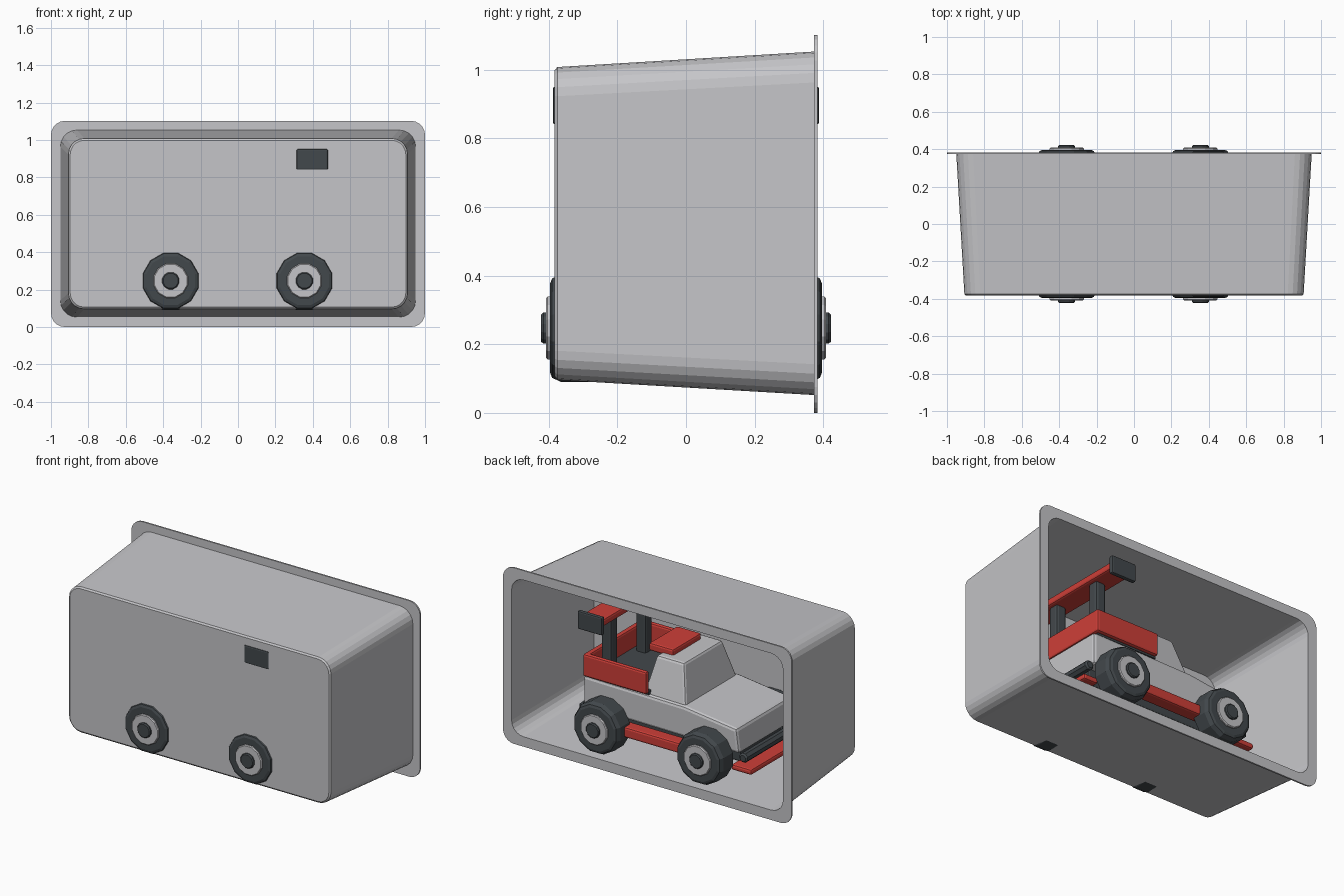
import bpy, bmesh, math
from mathutils import Vector

if "Cube" in bpy.data.objects:
    bpy.data.objects.remove(bpy.data.objects["Cube"])


def material(name, rgb):
    m = bpy.data.materials.new(name)
    m.diffuse_color = (*rgb, 1)
    m.use_nodes = True
    m.node_tree.nodes["Principled BSDF"].inputs["Base Color"].default_value = m.diffuse_color
    return m


GREY = material("light grey", (0.56, 0.56, 0.58))
RED = material("red", (0.62, 0.05, 0.04))
DARK = material("charcoal", (0.055, 0.065, 0.072))


def finish(name, bm, mat, bevel=0.0, segments=2):
    bmesh.ops.recalc_face_normals(bm, faces=bm.faces)
    me = bpy.data.meshes.new(name)
    bm.to_mesh(me)
    bm.free()
    me.materials.append(mat)
    ob = bpy.data.objects.new(name, me)
    bpy.context.collection.objects.link(ob)
    if bevel:
        mod = ob.modifiers.new("edges", 'BEVEL')
        mod.width, mod.segments, mod.limit_method = bevel, segments, 'ANGLE'
    return ob


def loft(name, rings, mat, bevel=0.0):
    """Skin a stack of equal point loops and cap both ends."""
    bm = bmesh.new()
    loops = [[bm.verts.new(p) for p in r] for r in rings]
    n = len(loops[0])
    for a, b in zip(loops, loops[1:]):
        for i in range(n):
            j = (i + 1) % n
            bm.faces.new((a[i], a[j], b[j], b[i]))
    bm.faces.new(loops[0])
    bm.faces.new(loops[-1])
    return finish(name, bm, mat, bevel)


def box(name, x, y, z, mat, bevel=0.012):
    rect = [(x[0], y[0]), (x[1], y[0]), (x[1], y[1]), (x[0], y[1])]
    return loft(name, [[(a, b, h) for a, b in rect] for h in z], mat, bevel)


def turned(name, cx, cz, profile, mat, sides=12):
    """Solid of revolution about a y-parallel axis; profile is (radius, y)."""
    rings = []
    for r, y in profile:
        rings.append([(cx + r * math.cos(2 * math.pi * (i + 0.5) / sides), y,
                       cz + r * math.sin(2 * math.pi * (i + 0.5) / sides))
                      for i in range(sides)])
    return loft(name, rings, mat)


def round_rect(hw, z0, z1, r, y, seg=5):
    pts = []
    for k, (cx, cz) in enumerate([(hw - r, z1 - r), (r - hw, z1 - r),
                                  (r - hw, z0 + r), (hw - r, z0 + r)]):
        for i in range(seg + 1):
            a = math.pi / 2 * (k + i / seg)
            pts.append((cx + r * math.cos(a), y, cz + r * math.sin(a)))
    return pts


# Tapered open-backed tray with a flat rim: outside, rim, then inside
loft("tray_shell", [
    round_rect(0.897, 0.106, 0.998, 0.075, -0.383),
    round_rect(0.907, 0.096, 1.008, 0.085, -0.375),
    round_rect(0.950, 0.052, 1.053, 0.090, 0.373),
    round_rect(1.000, 0.000, 1.102, 0.075, 0.373),
    round_rect(1.000, 0.000, 1.102, 0.075, 0.383),
    round_rect(0.940, 0.062, 1.043, 0.082, 0.383),
    round_rect(0.896, 0.107, 0.997, 0.076, -0.370)], GREY)

# Wheels: tyre, rim disc and hub cap, with crossing axles
for end, cx in (("front", -0.36), ("rear", 0.355)):
    for side, s in (("left", -1), ("right", 1)):
        turned(f"{end}_{side}_tyre", cx, 0.247,
               [(0.135, s * 0.255), (0.162, s * 0.275), (0.162, s * 0.365),
                (0.150, s * 0.390), (0.135, s * 0.396)], DARK)
        turned(f"{end}_{side}_rim", cx, 0.247,
               [(0.095, s * 0.38), (0.095, s * 0.403), (0.090, s * 0.408)], GREY)
        turned(f"{end}_{side}_hub", cx, 0.247,
               [(0.047, s * 0.40), (0.047, s * 0.416), (0.041, s * 0.422)], DARK)
    turned(f"{end}_axle", cx, 0.247, [(0.035, -0.27), (0.035, 0.27)], DARK, 8)

# Lower body: side profile with sloping hood
side_profile = [(0.52, 0.30), (0.52, 0.495), (-0.18, 0.485), (-0.54, 0.44), (-0.56, 0.29)]
loft("lower_body", [[(x, y, z) for x, z in side_profile] for y in (-0.275, 0.275)],
     GREY, 0.018)
box("chassis", (-0.52, 0.50), (-0.20, 0.20), (0.20, 0.31), DARK)

# Cab tapering to the roof
loft("cab", [
    [(-0.18, -0.26, 0.46), (0.12, -0.26, 0.46), (0.12, 0.26, 0.46), (-0.18, 0.26, 0.46)],
    [(-0.12, -0.19, 0.71), (0.07, -0.19, 0.71), (0.07, 0.19, 0.71), (-0.12, 0.19, 0.71)]],
    GREY, 0.015)
box("roof_panel", (-0.01, 0.16), (-0.14, 0.14), (0.695, 0.745), RED)

# Cargo bed: floor, tailboard and mirrored side walls
box("bed_floor", (0.07, 0.49), (-0.27, 0.27), (0.49, 0.515), DARK, 0)
box("bed_tailboard", (0.475, 0.51), (-0.295, 0.295), (0.50, 0.64), RED)
for side, s in (("left", -1), ("right", 1)):
    lo, hi = sorted((s * 0.262, s * 0.295))
    box(f"bed_{side}_wall", (0.07, 0.505), (lo, hi), (0.50, 0.64), RED)
    # Side sills between the wheels
    lo, hi = sorted((s * 0.24, s * 0.325))
    box(f"{side}_sill", (-0.25, 0.25), (lo, hi), (0.21, 0.275), RED)
    # Rear wing posts and end plates
    lo, hi = sorted((s * 0.135, s * 0.205))
    box(f"{side}_wing_post", (0.375, 0.445), (lo, hi), (0.50, 0.885), DARK, 0.015)
    lo, hi = sorted((s * 0.360, s * 0.388))
    box(f"{side}_wing_end_plate", (0.312, 0.482), (lo, hi), (0.84, 0.952), DARK, 0.008)

box("wing_blade", (0.325, 0.47), (-0.365, 0.365), (0.88, 0.925), RED)

# Bumpers and low splitters at both ends
turned("front_bumper", -0.575, 0.262, [(0.02, -0.26), (0.03, -0.25), (0.03, 0.25), (0.02, 0.26)], DARK, 8)
box("front_splitter", (-0.64, -0.50), (-0.27, 0.27), (0.175, 0.21), RED)
turned("rear_bumper", 0.535, 0.285, [(0.02, -0.26), (0.03, -0.25), (0.03, 0.25), (0.02, 0.26)], DARK, 8)
box("rear_splitter", (0.47, 0.57), (-0.25, 0.25), (0.19, 0.225), RED)
